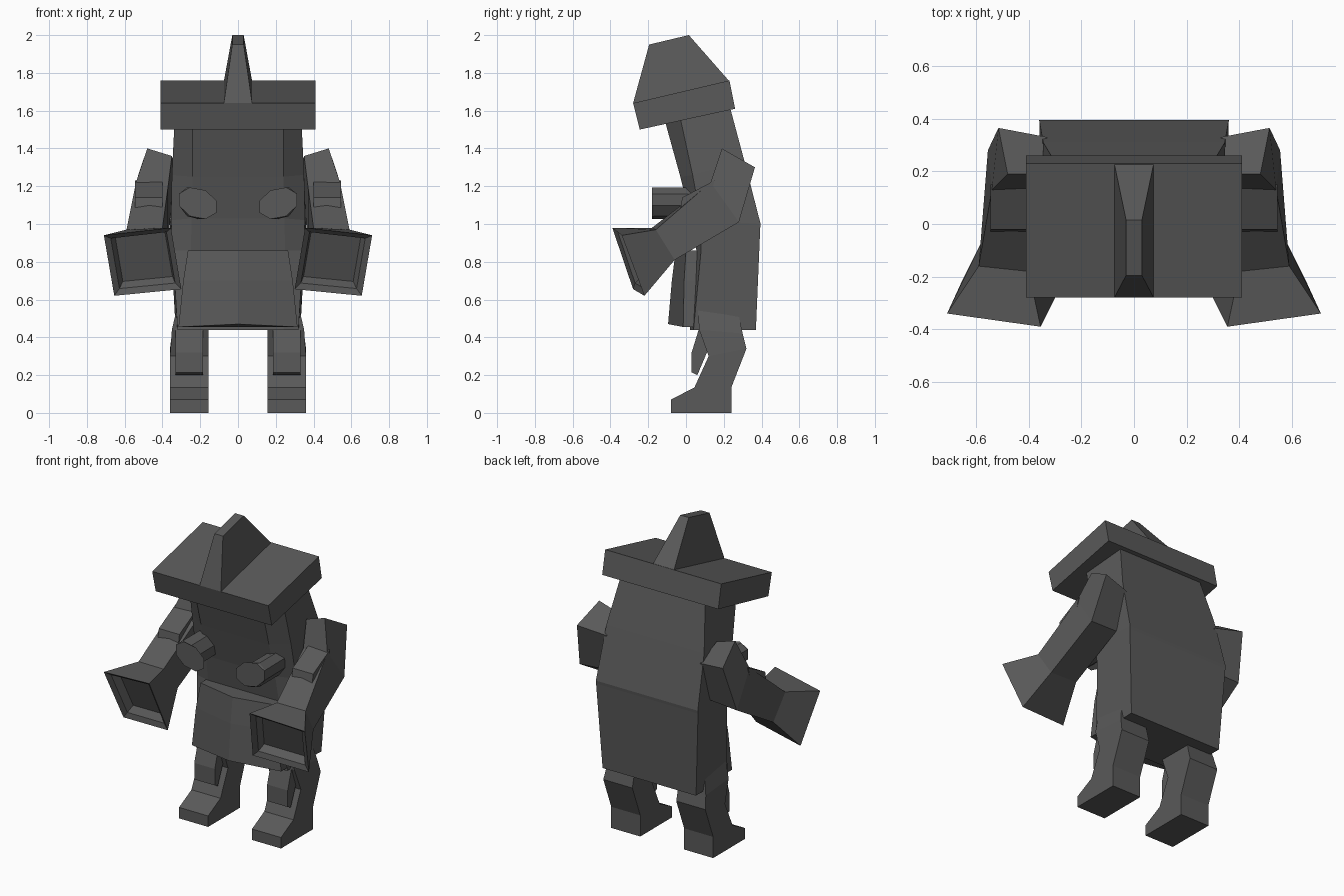
import bpy, bmesh, math
from mathutils import Vector

if "Cube" in bpy.data.objects:
    bpy.data.objects.remove(bpy.data.objects["Cube"])

charcoal = bpy.data.materials.new("charcoal")
charcoal.diffuse_color = (.1, .1, .1, 1)
charcoal.use_nodes = True
charcoal.node_tree.nodes["Principled BSDF"].inputs["Base Color"].default_value = charcoal.diffuse_color


def loft(name, rings, mirror=False):
    """Skin equal-length rings of points and cap both ends."""
    bm = bmesh.new()
    vs = [[bm.verts.new(p) for p in r] for r in rings]
    n = len(rings[0])
    for a, b in zip(vs, vs[1:]):
        for i in range(n):
            j = (i + 1) % n
            bm.faces.new((a[i], a[j], b[j], b[i]))
    bm.faces.new(vs[0][::-1])
    bm.faces.new(vs[-1])
    bmesh.ops.recalc_face_normals(bm, faces=bm.faces)
    me = bpy.data.meshes.new(name)
    bm.to_mesh(me)
    bm.free()
    me.materials.append(charcoal)
    ob = bpy.data.objects.new(name, me)
    bpy.context.collection.objects.link(ob)
    if mirror:
        ob.modifiers.new("Mirror", 'MIRROR').use_mirror_merge = False
    return ob


def extrude_x(name, profile, x0, x1, mirror=False):
    """Side profile of (y, z) points stretched between two x values."""
    return loft(name, [[(x, y, z) for y, z in profile] for x in (x0, x1)], mirror)


# Hat brim and tapering crest
extrude_x("hat_brim", [(-.28, 1.64), (-.245, 1.5), (.26, 1.61), (.23, 1.76)], -.41, .41)
loft("hat_crest", [
    [(-.075, -.28, 1.64), (.075, -.28, 1.64), (.075, .23, 1.755), (-.075, .23, 1.755)],
    [(-.03, -.195, 1.95), (.03, -.195, 1.95), (.03, .015, 2), (-.03, .015, 2)]])


# Hooded body: chamfered front corners, wide flat back
def body_ring(*half):
    return [(-x, y, z) for x, y, z in half] + list(half[::-1])


loft("body", [
    body_ring((.24, .02, .44), (.32, .04, .44), (.33, .37, .44)),
    body_ring((.25, .055, .86), (.345, .08, .86), (.36, .393, .98)),
    body_ring((.245, .025, 1.03), (.355, .08, 1.02), (.36, .395, 1.0)),
    body_ring((.24, -.03, 1.25), (.35, .035, 1.26), (.345, .31, 1.33)),
    body_ring((.24, -.11, 1.54), (.335, -.03, 1.56), (.30, .235, 1.61))])


# Folded apron with a centre ridge
def apron_ring(hx, ridge, edge, back, z, ze):
    return [(-hx, back, ze), (-hx, edge, ze), (0, ridge, z), (hx, edge, ze), (hx, back, ze)]


loft("apron", [
    apron_ring(.315, -.095, -.015, .06, .47, .455),
    apron_ring(.29, -.075, -.01, .06, .70, .70),
    apron_ring(.265, -.055, .0, .08, .86, .86)])


# Chest lamps: slanted octagons narrowing towards the body
def lamp_ring(cx, rx, y):
    angles = [math.radians(22.5 + 45 * i) for i in range(8)]
    return [(cx + rx * math.cos(a), y, 1.11 + .082 * math.sin(a) + .02 * math.cos(a))
            for a in angles]


loft("chest_lamp", [lamp_ring(.213, .108, -.18), lamp_ring(.24, .078, -.17),
                    lamp_ring(.24, .075, .03)], True)

# Arms: shoulder, elbow, wrist, flared cuff with a recessed opening
shoulder = [(.48, .19, 1.40), (.35, .19, 1.36), (.33, .33, 1.27), (.515, .365, 1.30)]
elbow = [(.54, .13, 1.22), (.37, .13, 1.20), (.36, .27, 1.02), (.555, .28, 1.01)]
wrist = [(.59, -.16, .97), (.40, -.18, .98), (.37, -.08, .83), (.575, -.06, .81)]
cuff = [(.71, -.34, .94), (.355, -.39, .98), (.30, -.28, .655), (.655, -.22, .62)]
centre = sum((Vector(p) for p in cuff), Vector()) / 4
inward = sum((Vector(p) for p in wrist), Vector()) / 4 - centre


def inset(scale, depth):
    return [centre + (Vector(p) - centre) * scale + inward * depth for p in cuff]


loft("arm", [shoulder, elbow, wrist, cuff, inset(.83, .08), inset(.74, .3)], True)
extrude_x("forearm_pad", [(.15, 1.23), (-.02, 1.14), (-.035, 1.05), (.12, 1.09)],
          .40, .545, True)

# Legs: bent thigh and shin, boot toe, knee guard
loft("leg", [
    [(.17, .06, .57), (.17, .27, .56), (.32, .27, .56), (.32, .06, .57)],
    [(.155, .07, .44), (.155, .30, .42), (.35, .30, .42), (.35, .07, .44)],
    [(.155, .12, .30), (.155, .32, .34), (.36, .32, .34), (.36, .12, .30)],
    [(.155, .045, .135), (.155, .24, .135), (.36, .24, .135), (.36, .045, .135)],
    [(.155, .045, 0), (.155, .24, 0), (.36, .24, 0), (.36, .045, 0)]], True)
extrude_x("boot_toe", [(.045, .135), (-.08, .07), (-.08, 0), (.045, 0)], .155, .36, True)
extrude_x("knee_guard", [(.07, .45), (.03, .32), (.03, .215), (.06, .2), (.115, .33), (.12, .45)],
          .185, .33, True)
